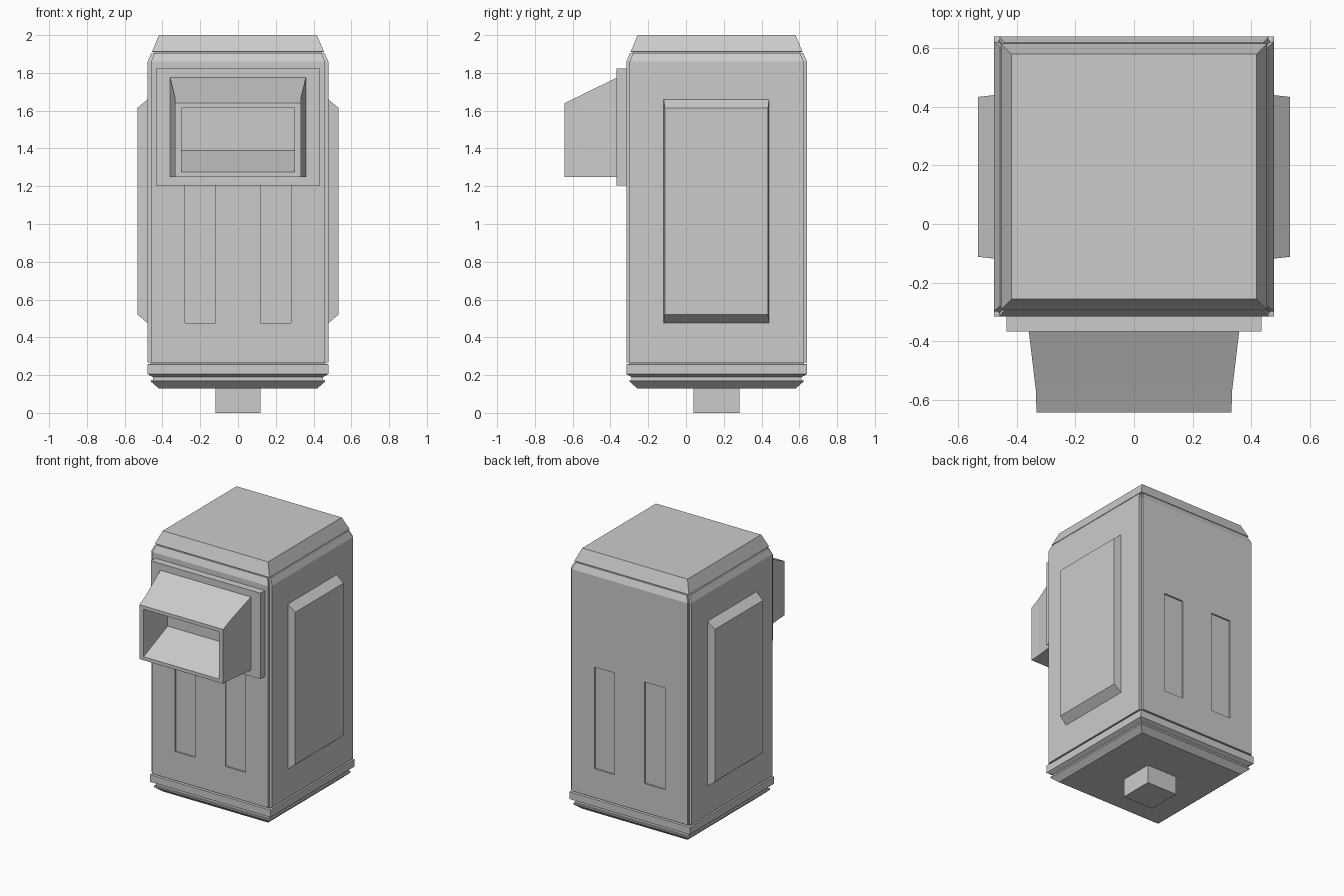
import bpy, bmesh, math
from mathutils import Matrix

if "Cube" in bpy.data.objects:
    bpy.data.objects.remove(bpy.data.objects["Cube"])

CY = 0.162          # centre of the cabinet in y
H = 0.478           # half width of the cabinet


def make(name, bm, matrix=None):
    if matrix:
        bm.transform(matrix)
    bmesh.ops.recalc_face_normals(bm, faces=bm.faces)
    mesh = bpy.data.meshes.new(name)
    bm.to_mesh(mesh)
    bm.free()
    ob = bpy.data.objects.new(name, mesh)
    bpy.context.collection.objects.link(ob)
    return ob


def loft(rings):
    """Closed skin through four-sided rings (lists of 4 points)."""
    bm = bmesh.new()
    vs = [[bm.verts.new(p) for p in r] for r in rings]
    for a, b in zip(vs, vs[1:]):
        for i in range(4):
            j = (i + 1) % 4
            bm.faces.new((a[i], a[j], b[j], b[i]))
    bm.faces.new(vs[0])
    bm.faces.new(vs[-1])
    return bm


def rect_z(x0, x1, y0, y1, z):
    return [(x0, y0, z), (x1, y0, z), (x1, y1, z), (x0, y1, z)]


def rect_y(hx, z0, z1, y):
    return [(-hx, y, z0), (hx, y, z0), (hx, y, z1), (-hx, y, z1)]


def box(name, x0, x1, y0, y1, z0, z1):
    return make(name, loft([rect_z(x0, x1, y0, y1, z) for z in (z0, z1)]))


# Cabinet core with stepped skirt, recessed corner posts and sloped roof
profile = [(0.42, 0.13), (0.46, 0.165), (0.46, 0.175), (0.45, 0.175),
           (0.45, 0.19), (H, 0.205), (H, 0.257), (0.464, 0.26),
           (0.464, 1.86), (0.445, 1.91), (0.455, 1.912), (0.418, 2.0)]
core = make("cabinet_core", loft([rect_z(-h, h, CY - h, CY + h, z) for h, z in profile]))

# Four cladding plates, one per side, leaving grooves at the corners
plate_rings = [(0.46, H, 0.268), (0.46, H, 1.86), (0.442, 0.458, 1.906)]
centre = Matrix.Translation((0, CY, 0))
for i, side in enumerate(("front", "right", "back", "left")):
    bm = loft([rect_z(-w, w, -d, -0.43, z) for w, d, z in plate_rings])
    plate = make(side + "_cladding", bm, centre @ Matrix.Rotation(i * math.pi / 2, 4, 'Z'))
    if side not in ("front", "back"):
        continue
    # Two shallow upright recesses in the front and back plates
    face = CY + (-H if side == "front" else H)
    for sx in (-1, 1):
        cut = box("recess_cutter", sx * 0.2 - 0.08, sx * 0.2 + 0.08,
                  face - 0.011, face + 0.011, 0.475, 1.205)
        cut.hide_render = True
        cut.hide_set(True)
        mod = plate.modifiers.new("recess", 'BOOLEAN')
        mod.operation = 'DIFFERENCE'
        mod.solver = 'EXACT'
        mod.object = cut

# Raised side panels with sloped top and bottom
for name, s in (("right_side_panel", 1), ("left_side_panel", -1)):
    rings = []
    for x, e, ez in ((0.46, 0, 0), (H, 0, 0), (0.533, 0.006, 0.046)):
        y0, y1, z0, z1 = -0.118 + e, 0.44 - e, 0.475 + ez, 1.66 - ez
        rings.append([(s * x, y0, z0), (s * x, y1, z0), (s * x, y1, z1), (s * x, y0, z1)])
    make(name, loft(rings))

# Mounting plate and hollow hood on the front
box("hood_mount", -0.435, 0.435, -0.367, -0.3, 1.205, 1.822)
make("hood", loft([
    rect_y(0.36, 1.25, 1.778, -0.36),
    rect_y(0.335, 1.25, 1.675, -0.57),
    rect_y(0.333, 1.25, 1.64, -0.643),
    rect_y(0.3, 1.275, 1.615, -0.643),
    rect_y(0.3, 1.39, 1.615, -0.369)]))

# Short post under the cabinet
box("foot", -0.12, 0.12, CY - 0.122, CY + 0.122, 0, 0.14)
